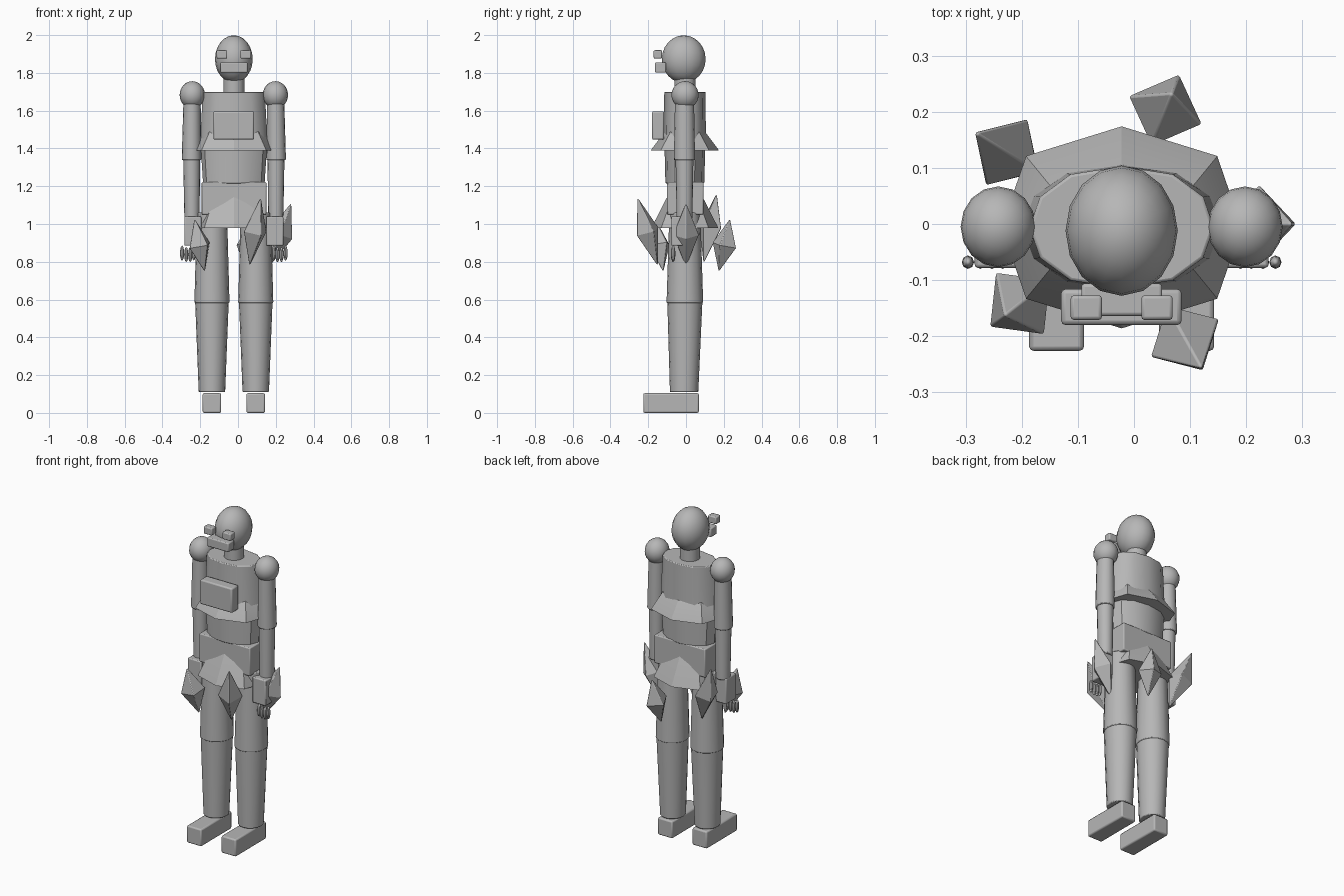
import bpy, bmesh, math
from mathutils import Vector

if "Cube" in bpy.data.objects:
    bpy.data.objects.remove(bpy.data.objects["Cube"])

CX, CY = -0.022, -0.006          # body axis
grey = bpy.data.materials.new("plain_grey")
grey.diffuse_color = (0.47, 0.47, 0.47, 1)
grey.use_nodes = True
grey.node_tree.nodes["Principled BSDF"].inputs["Base Color"].default_value = grey.diffuse_color


def finish(bm, name, bevel=0.0, angle=35):
    """Turn a bmesh into a named, shaded, chamfered object."""
    bmesh.ops.recalc_face_normals(bm, faces=bm.faces[:])
    me = bpy.data.meshes.new(name)
    bm.to_mesh(me)
    bm.free()
    me.materials.append(grey)
    ob = bpy.data.objects.new(name, me)
    bpy.context.collection.objects.link(ob)
    bpy.ops.object.select_all(action='DESELECT')
    bpy.context.view_layer.objects.active = ob
    ob.select_set(True)
    bpy.ops.object.shade_smooth_by_angle(angle=math.radians(angle))
    if bevel:
        m = ob.modifiers.new("edge", 'BEVEL')
        m.width = bevel
        m.segments = 2
        m.limit_method = 'ANGLE'
        m.angle_limit = math.radians(50)
    return ob


def box(name, x, y, z, bevel=0.006):
    """Box from (min, max) ranges."""
    bm = bmesh.new()
    bmesh.ops.create_cube(bm, size=1)
    for v in bm.verts:
        for i, r in enumerate((x, y, z)):
            v.co[i] = (r[0] + r[1]) / 2 + v.co[i] * (r[1] - r[0])
    return finish(bm, name, bevel)


def ball(name, center, radii, seg=16, rings=12):
    bm = bmesh.new()
    bmesh.ops.create_uvsphere(bm, u_segments=seg, v_segments=rings, radius=1)
    for v in bm.verts:
        v.co = Vector(center) + Vector([a * b for a, b in zip(v.co, radii)])
    return finish(bm, name)


def loft(name, rings, sides=16, bevel=0.005, px=1.0, angle=35):
    """Capped stack of ellipses; each ring is (x, y, z, rx, ry)."""
    bm = bmesh.new()
    loops = []
    for x, y, z, rx, ry in rings:
        loop = []
        for i in range(sides):
            a = 2 * math.pi * i / sides
            c = math.cos(a)
            c = math.copysign(abs(c) ** px, c) if abs(c) > 1e-6 else 0
            loop.append(bm.verts.new((x + rx * c, y + ry * math.sin(a), z)))
        loops.append(loop)
    for lo, hi in zip(loops, loops[1:]):
        for i in range(sides):
            j = (i + 1) % sides
            bm.faces.new((lo[i], lo[j], hi[j], hi[i]))
    bm.faces.new(loops[0][::-1])
    bm.faces.new(loops[-1])
    return finish(bm, name, bevel, angle)


# Head, face parts and neck
ball("head", (CX, -0.012, 1.873), (0.100, 0.116, 0.126), 16, 12)
for side, s in (("left", -1), ("right", 1)):
    ex = CX + s * 0.063
    box("eye_" + side, (ex - 0.028, ex + 0.028), (-0.171, -0.127), (1.876, 1.920))
box("mouth", (-0.094, 0.050), (-0.164, -0.106), (1.801, 1.856))
loft("neck", [(CX, CY, 1.68, 0.056, 0.056), (CX, CY, 1.78, 0.056, 0.056)])

# Torso, chest plate and hips
loft("chest", [(CX, CY, 1.40, 0.180, 0.112), (CX, CY, 1.70, 0.164, 0.109)], 12, px=0.85)
loft("waist", [(CX, CY, 1.215, 0.163, 0.103), (CX, CY, 1.42, 0.176, 0.108)], 12, px=0.85)
box("chest_plate", (-0.130, 0.085), (-0.180, -0.116), (1.447, 1.596), 0.008)
box("hip_block", (-0.192, 0.150), (-0.100, 0.092), (1.05, 1.222))

# Flared eight-sided skirts
loft("chest_skirt", [(CX, CY, 1.388, 0.214, 0.180), (CX, CY, 1.398, 0.211, 0.175),
                     (CX, CY, 1.50, 0.155, 0.098)], 8, 0, 0.66, 20)
loft("hip_skirt", [(CX, CY, 0.980, 0.195, 0.176), (CX, CY, 0.990, 0.193, 0.172),
                   (CX, CY, 1.17, 0.120, 0.080)], 8, 0, 0.66, 20)

# Arms and legs, mirrored about the body axis
for side, s in (("left", -1), ("right", 1)):
    ax = CX + s * 0.223
    ball("shoulder_" + side, (CX + s * 0.220, -0.005, 1.683), (0.067, 0.072, 0.073))
    loft("upper_arm_" + side, [(ax + s * 0.001, -0.008, 1.338, 0.052, 0.056),
                               (ax - s * 0.002, -0.008, 1.68, 0.045, 0.050)])
    loft("forearm_" + side, [(ax - s * 0.001, -0.008, 1.03, 0.040, 0.042),
                             (ax, -0.008, 1.345, 0.045, 0.047)])
    box("hand_" + side, sorted((CX + s * 0.172, CX + s * 0.262)), (-0.078, 0.02), (0.885, 1.040))
    for i, off in enumerate((0.212, 0.231, 0.252, 0.274)):
        drop = 0.008 if i in (1, 2) else 0
        ball(f"finger_{side}_{i + 1}", (CX + s * off, -0.068, 0.846 - drop),
             (0.011, 0.012, 0.040), 8, 6)

    lx = CX + s * 0.116
    loft("thigh_" + side, [(lx, CY, 0.582, 0.093, 0.097), (lx, CY, 1.06, 0.080, 0.082)])
    loft("shin_" + side, [(lx, CY - 0.004, 0.110, 0.070, 0.075), (lx, CY, 0.592, 0.089, 0.093)])
    box("foot_" + side, (lx - 0.049, lx + 0.049), (-0.226, 0.068), (0, 0.104), 0.008)


# Ring of slanted crystals around the hips
def crystal(name, angle, r_low, z_low, r_top, z_top):
    a = math.radians(angle)
    out = Vector((math.cos(a), math.sin(a), 0))
    tan = Vector((-out.y, out.x, 0))
    up = Vector((0, 0, 1))
    base = Vector((CX, 0, 0))
    low, top = base + out * r_low + up * z_low, base + out * r_top + up * z_top
    mid = (low + top) / 2
    cross = tan.cross((top - low).normalized())
    bm = bmesh.new()
    ring = [bm.verts.new(mid + d * 0.069) for d in (cross, tan, -cross, -tan)]
    lo, hi = bm.verts.new(low), bm.verts.new(top)
    for i in range(4):
        bm.faces.new((ring[i], ring[(i + 1) % 4], hi))
        bm.faces.new((ring[(i + 1) % 4], ring[i], lo))
    finish(bm, name, 0.004, 20)


crystal("crystal_right", 0, 0.185, 0.770, 0.305, 1.115)
crystal("crystal_back", 69, 0.185, 0.745, 0.250, 1.030)
crystal("crystal_back_left", 148, 0.175, 0.790, 0.308, 1.165)
crystal("crystal_front_left", 218, 0.195, 0.745, 0.265, 1.030)
crystal("crystal_front", 299, 0.170, 0.775, 0.295, 1.145)
